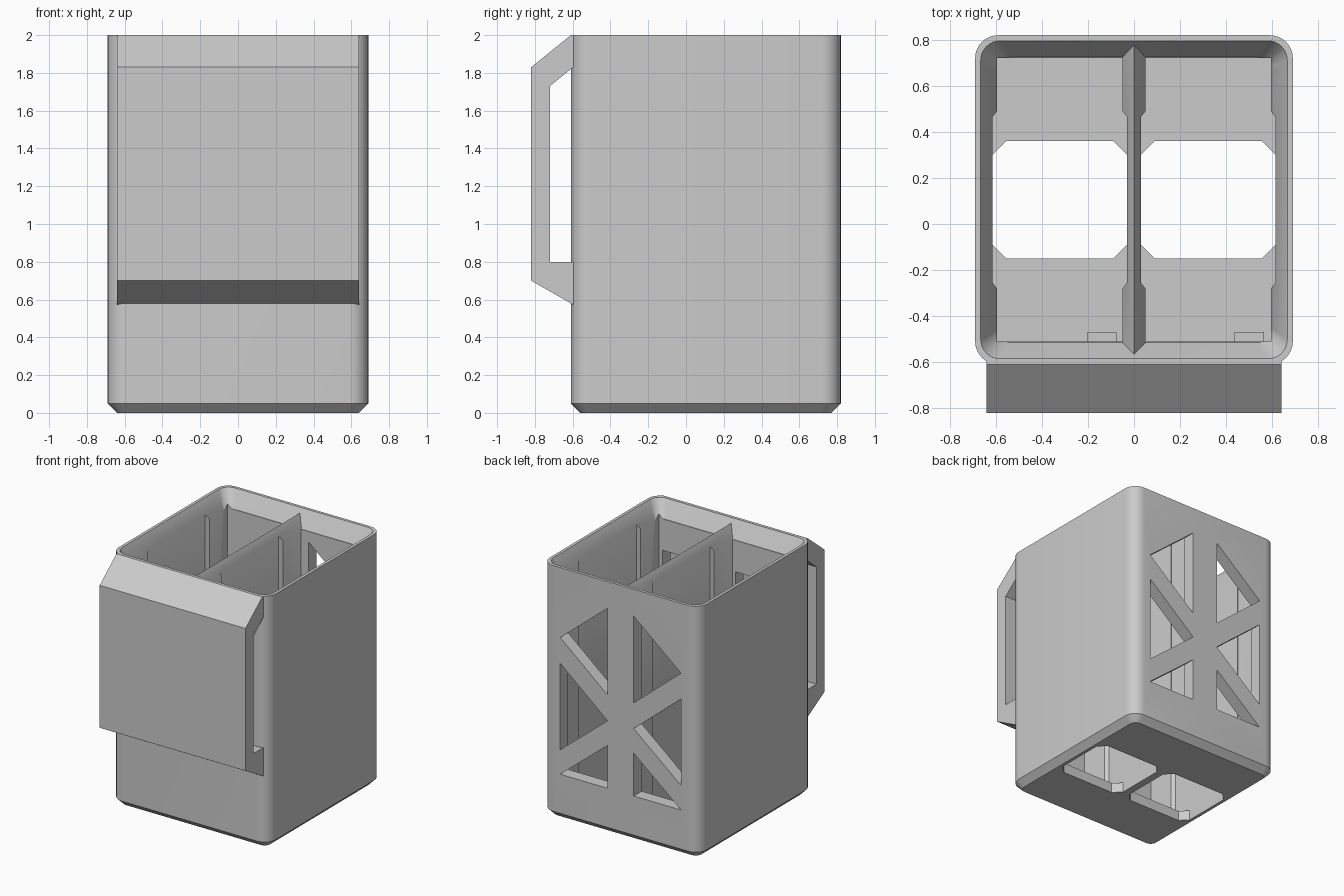
import bpy, bmesh, math
from mathutils import Vector

cube = bpy.data.objects.get("Cube")
if cube:
    bpy.data.objects.remove(cube, do_unlink=True)

grey = bpy.data.materials.new("plain_grey")
grey.use_nodes = True
COLOUR = (0.6, 0.6, 0.6, 1)
grey.diffuse_color = COLOUR
grey.node_tree.nodes["Principled BSDF"].inputs["Base Color"].default_value = COLOUR

FRONT, BACK, HALF, TOP = -0.61, 0.82, 0.69, 2.0
MID_Y = (FRONT + BACK) / 2


def loft(name, rings):
    """Closed solid through rings of equal point count."""
    bm = bmesh.new()
    loops = [[bm.verts.new(p) for p in ring] for ring in rings]
    for a, b in zip(loops, loops[1:]):
        for i in range(len(a)):
            j = (i + 1) % len(a)
            bm.faces.new((a[i], a[j], b[j], b[i]))
    bm.faces.new(loops[0])
    bm.faces.new(loops[-1])
    bmesh.ops.recalc_face_normals(bm, faces=bm.faces)
    mesh = bpy.data.meshes.new(name)
    bm.to_mesh(mesh)
    bm.free()
    mesh.materials.append(grey)
    ob = bpy.data.objects.new(name, mesh)
    bpy.context.collection.objects.link(ob)
    return ob


def prism(name, points, axis, low, high):
    """Extrude a 2D outline along x, y or z."""
    def place(p, d):
        q = list(p)
        q.insert("xyz".index(axis), d)
        return Vector(q)
    return loft(name, [[place(p, d) for p in points] for d in (low, high)])


def box(name, x0, x1, y0, y1, z0, z1):
    return prism(name, [(x0, y0), (x1, y0), (x1, y1), (x0, y1)], "z", z0, z1)


def rounded_ring(inset, radius, z, steps=8):
    """Rounded rectangle following the outer footprint."""
    hx, hy = HALF - inset - radius, (BACK - FRONT) / 2 - inset - radius
    ring = []
    for k, (sx, sy) in enumerate([(1, 1), (-1, 1), (-1, -1), (1, -1)]):
        for i in range(steps + 1):
            a = math.pi / 2 * (k + i / steps)
            ring.append((sx * hx + radius * math.cos(a),
                         MID_Y + sy * hy + radius * math.sin(a), z))
    return ring


def combine(target, tool, operation="DIFFERENCE"):
    """Apply a boolean and remove the tool."""
    mod = target.modifiers.new("cut", "BOOLEAN")
    mod.operation, mod.object, mod.solver = operation, tool, "EXACT"
    bpy.context.view_layer.objects.active = target
    bpy.ops.object.modifier_apply(modifier=mod.name)
    bpy.data.objects.remove(tool, do_unlink=True)


# Outer shell with a chamfered foot
body = loft("holder_body", [rounded_ring(0.05, 0.05, 0),
                            rounded_ring(0, 0.1, 0.05),
                            rounded_ring(0, 0.1, TOP)])

# Flared mouth
rise = 0.15
combine(body, loft("mouth_cutter", [rounded_ring(0.095, 0.06, TOP - 0.13),
                                    rounded_ring(0.024, 0.085, TOP),
                                    rounded_ring(0.024, 0.085, TOP + rise)]))

# Gabled top of the central divider
combine(body, prism("divider_ridge", [(-0.05, 1.8), (0.05, 1.8), (0.05, 1.87), (0, 1.965), (-0.05, 1.87)],
                    "y", -0.595, 0.8), "UNION")

# Two pockets, wider along the middle, each with an octagonal floor opening
for s in (1, -1):
    inner, outer, wide_in, wide_out = 0.05, 0.595, 0.03, 0.615
    outline = [(inner, -0.51), (outer, -0.51), (outer, -0.28), (wide_out, -0.255),
               (wide_out, 0.465), (outer, 0.49), (outer, 0.72), (inner, 0.72),
               (inner, 0.49), (wide_in, 0.465), (wide_in, -0.255), (inner, -0.28)]
    combine(body, prism("pocket_cutter", [(s * x, y) for x, y in outline], "z", 0.08, 2.2))
    c = 0.06
    x0, x1, y0, y1 = wide_in, wide_out, -0.15, 0.36
    hole = [(x0 + c, y0), (x1 - c, y0), (x1, y0 + c), (x1, y1 - c),
            (x1 - c, y1), (x0 + c, y1), (x0, y1 - c), (x0, y0 + c)]
    combine(body, prism("floor_cutter", [(s * x, y) for x, y in hole], "z", -0.1, 0.2))

# Triangular lattice openings in the back wall
near, far = 0.115, 0.53
triangles = [[(near, 1.787), (far, 1.445), (near, 1.10)],
             [(far, 1.24), (far, 0.555), (near, 0.895)],
             [(near, 0.70), (far, 0.36), (near, 0.36)]]
for s in (1, -1):
    for tri in triangles:
        combine(body, prism("lattice_cutter", [(s * x, z) for x, z in tri], "y", 0.66, 0.9))

# Small slots through the front wall, each with an inner ledge
for label, x in (("left", 0.5), ("right", -0.14)):
    combine(body, box("slot_cutter", x - 0.064, x + 0.064, -0.65, -0.45, 1.38, 1.62))
    box(label + "_slot_ledge", x - 0.064, x + 0.064, -0.53, -0.47, 1.3, 1.38)

# Wide clip loop on the front
clip = [(-0.61, 2.0), (-0.82, 1.83), (-0.82, 0.70), (-0.61, 0.58), (-0.585, 0.566),
        (-0.585, 0.80), (-0.72, 0.80), (-0.72, 1.73), (-0.61, 1.82), (-0.585, 1.84), (-0.585, 2.0)]
prism("front_clip", clip, "x", -0.64, 0.64)

# Smooth the rounded corners only
bpy.ops.object.select_all(action="DESELECT")
body.select_set(True)
bpy.context.view_layer.objects.active = body
bpy.ops.object.shade_smooth_by_angle(angle=math.radians(30))
